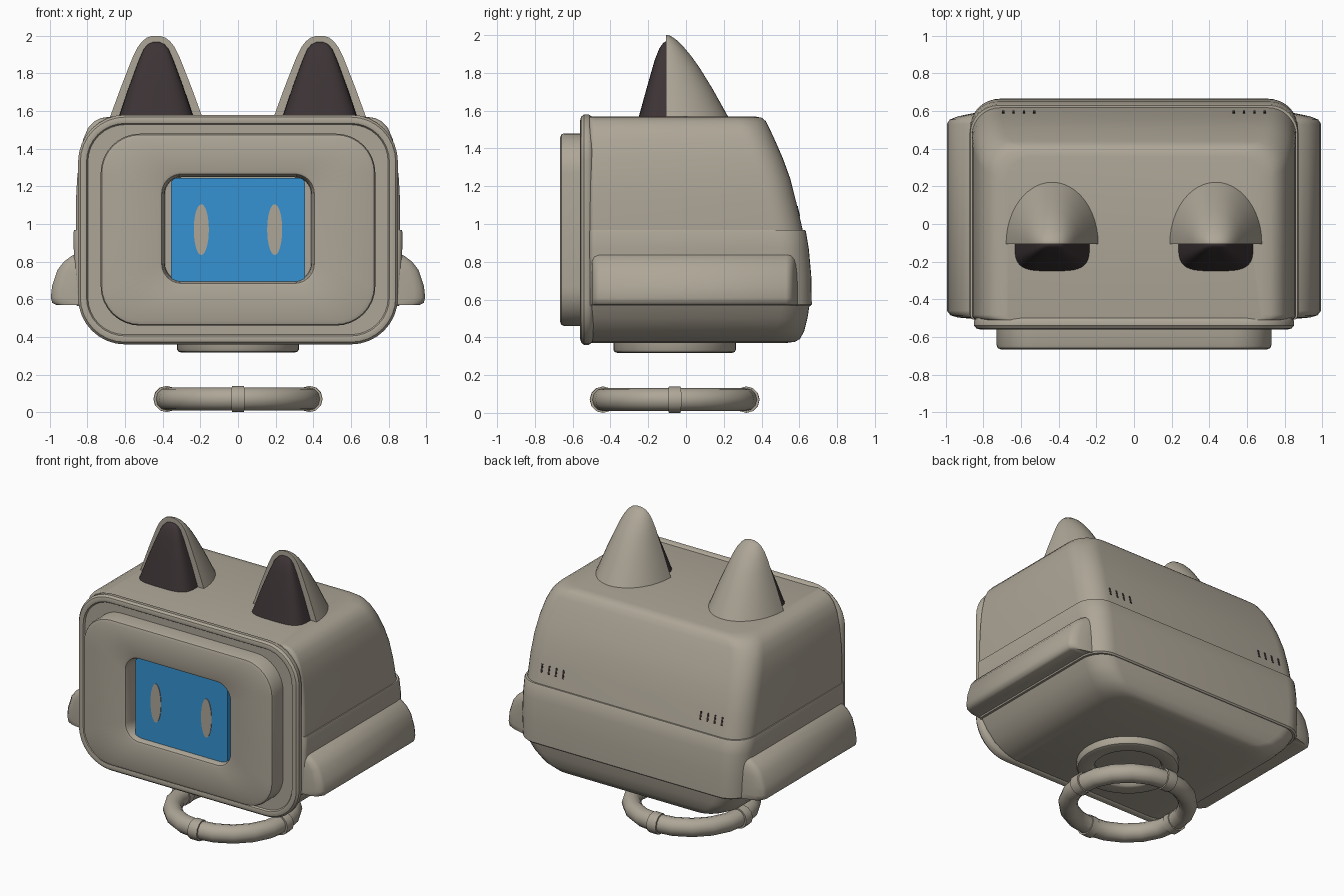
import bpy, bmesh, math
from mathutils import Vector

if "Cube" in bpy.data.objects:
    bpy.data.objects.remove(bpy.data.objects["Cube"])


def material(name, rgb):
    m = bpy.data.materials.new(name)
    m.diffuse_color = (*rgb, 1)
    m.use_nodes = True
    m.node_tree.nodes["Principled BSDF"].inputs["Base Color"].default_value = m.diffuse_color
    return m


BEIGE = material("warm_beige", (0.42, 0.38, 0.31))
BLUE = material("screen_blue", (0.036, 0.29, 0.65))
DARK = material("dark_brown", (0.045, 0.033, 0.035))


def loft(name, loops, mat, caps=True, ring=False, angle=35):
    """Skin a list of equal-length point loops."""
    bm = bmesh.new()
    rows = [[bm.verts.new(p) for p in loop] for loop in loops]
    n = len(rows[0])
    pairs = list(zip(rows, rows[1:])) + ([(rows[-1], rows[0])] if ring else [])
    for a, b in pairs:
        for i in range(n):
            j = (i + 1) % n
            bm.faces.new((a[i], a[j], b[j], b[i]))
    if caps and not ring:
        bm.faces.new(rows[0])
        bm.faces.new(rows[-1])
    bmesh.ops.recalc_face_normals(bm, faces=bm.faces[:])
    me = bpy.data.meshes.new(name)
    bm.to_mesh(me)
    bm.free()
    me.materials.append(mat)
    ob = bpy.data.objects.new(name, me)
    bpy.context.collection.objects.link(ob)
    bpy.ops.object.select_all(action='DESELECT')
    ob.select_set(True)
    bpy.context.view_layer.objects.active = ob
    bpy.ops.object.shade_smooth_by_angle(angle=math.radians(angle))
    return ob


def rounded(hw, lo, hi, r_lo, r_hi, n=8):
    """Rounded rectangle, symmetric in u, from lo to hi in v."""
    pts = []
    for su, v, r, start in ((1, hi - r_hi, r_hi, 0), (-1, hi - r_hi, r_hi, 90),
                            (-1, lo + r_lo, r_lo, 180), (1, lo + r_lo, r_lo, 270)):
        for i in range(n + 1):
            t = math.radians(start + 90 * i / n)
            pts.append((su * (hw - r) + r * math.cos(t), v + r * math.sin(t)))
    return pts


def front_loop(y, hw, lo, hi, r, inset=0):
    r = max(r - inset, 0.01)
    return [(u, y, v) for u, v in rounded(hw - inset, lo + inset, hi - inset, r, r)]


# Head shell: stacked plan sections (height, half width, back edge)
sections = [
    (0.37, 0.56, 0.53), (0.376, 0.61, 0.575), (0.39, 0.66, 0.602), (0.43, 0.735, 0.625),
    (0.50, 0.80, 0.643), (0.565, 0.84, 0.653),
    (0.565, 0.855, 0.658), (0.575, 0.862, 0.666), (0.73, 0.87, 0.663), (0.87, 0.873, 0.65),
    (0.96, 0.873, 0.635), (0.968, 0.87, 0.63), (0.968, 0.862, 0.618),
    (1.11, 0.862, 0.585), (1.24, 0.855, 0.552), (1.35, 0.843, 0.512), (1.45, 0.823, 0.468),
    (1.51, 0.797, 0.44), (1.545, 0.765, 0.422), (1.563, 0.73, 0.40), (1.57, 0.68, 0.36)]
loft("head_shell", [[(u, v, z) for u, v in rounded(w, -0.51, b, 0.03, 0.15)]
                    for z, w, b in sections], BEIGE)

# Front rim bead with a shallow groove inside
RIM = (0.85, 0.36, 1.58, 0.25)
loft("front_rim", [front_loop(y, *RIM, inset=o) for y, o in (
    (-0.49, 0.03), (-0.50, 0.01), (-0.515, 0), (-0.54, 0), (-0.555, 0.012), (-0.56, 0.03),
    (-0.556, 0.045), (-0.545, 0.052), (-0.545, 0.12))], BEIGE)

# Face panel with a rounded window opening
PANEL = (0.73, 0.46, 1.48, 0.21)
WINDOW = (0.40, 0.69, 1.26, 0.10)
loft("face_panel",
     [front_loop(y, *PANEL, inset=o) for y, o in (
         (-0.53, 0), (-0.645, 0), (-0.66, 0.006), (-0.667, 0.025))] +
     [front_loop(y, *WINDOW, inset=o) for y, o in (
         (-0.667, -0.02), (-0.662, -0.006), (-0.65, 0), (-0.60, 0.008), (-0.53, 0.012))],
     BEIGE, caps=False)

# Screen with two oval eyes
SCREEN = (0.355, 0.69, 1.245, 0.03)
loft("screen", [front_loop(y, *SCREEN) for y in (-0.54, -0.625)], BLUE)
for side, tag in ((-1, "left"), (1, "right")):
    loft(f"{tag}_eye", [[(side * 0.195 + 0.04 * math.cos(t), y, 0.97 + 0.135 * math.sin(t))
                         for t in (math.tau * i / 32 for i in range(32))]
                        for y in (-0.624, -0.629)], BEIGE)

# Side pods
pod = [(0.80, 0.575), (0.965, 0.57), (0.987, 0.58), (0.995, 0.61), (0.988, 0.67),
       (0.96, 0.755), (0.925, 0.80), (0.885, 0.83), (0.80, 0.87)]
ends = [(-0.505, 0.25), (-0.497, 0.7), (-0.485, 0.9), (-0.46, 1), (0.53, 1),
        (0.555, 0.92), (0.572, 0.7), (0.59, 0.25)]
for side, tag in ((-1, "left"), (1, "right")):
    loft(f"{tag}_side_pod", [[(side * (0.80 + (x - 0.80) * s), y,
                               0.575 + (z - 0.575) * (0.75 + 0.25 * s)) for x, z in pod]
                             for y, s in ends], BEIGE, angle=50)


# Ears: half-round back shell and a dark inner bulge
def half_round(cx, z, a, d, direction, power):
    pts = []
    for i in range(25):
        t = math.pi * i / 24
        c, s = math.cos(t), max(math.sin(t), 0)
        pts.append((cx + a * math.copysign(abs(c) ** power, c),
                    -0.105 + direction * d * s ** power, z))
    return pts


shell = [(1.55, 0.252, 0.338), (1.72, 0.19, 0.243), (1.83, 0.147, 0.175), (1.89, 0.123, 0.132),
         (1.94, 0.098, 0.09), (1.97, 0.075, 0.06), (1.99, 0.05, 0.033), (2.0, 0.02, 0.012)]
inner = [(1.55, 0.205, 0.15), (1.72, 0.148, 0.103), (1.87, 0.092, 0.06), (1.93, 0.066, 0.036),
         (1.955, 0.044, 0.018), (1.966, 0.02, 0.006)]
for side, tag in ((-1, "left"), (1, "right")):
    cx = side * 0.435
    loft(f"{tag}_ear", [half_round(cx, z, a, d, 1, 1) for z, a, d in shell], BEIGE, angle=45)
    loft(f"{tag}_inner_ear", [half_round(cx, z, a, d, -1, 0.55) for z, a, d in inner],
         DARK, angle=45)

# Rear vent slits lying on the sloped back
for side, tag in ((-1, "left"), (1, "right")):
    for k in range(4):
        x = side * (0.53 + 0.055 * k)
        loops = []
        for out in (-0.004, 0.003):
            loops.append([(x + dx, 0.618 - (z - 0.968) * 0.232 + out, z)
                          for dx, z in ((-0.006, 1.04), (0.006, 1.04),
                                        (0.006, 1.095), (-0.006, 1.095))])
        loft(f"{tag}_vent_{k + 1}", loops, DARK)


# Revolved parts under the head
def revolve(name, profile, segs, start=0.0, sweep=math.tau, angle=35):
    full = sweep >= math.tau - 1e-6
    loops = []
    for i in range(segs if full else segs + 1):
        t = start + sweep * i / segs
        loops.append([(r * math.cos(t), -0.06 + r * math.sin(t), z) for r, z in profile])
    return loft(name, loops, BEIGE, ring=full, angle=angle)


def tube(major, minor, z, n=12):
    return [(major + minor * math.cos(math.tau * i / n), z + minor * math.sin(math.tau * i / n))
            for i in range(n)]


revolve("neck_ring", [(0.21, 0.40), (0.325, 0.40), (0.325, 0.335), (0.318, 0.323), (0.305, 0.318),
                      (0.235, 0.318), (0.222, 0.323), (0.21, 0.34)], 40)
revolve("collar", tube(0.38, 0.061, 0.07), 20, angle=40)
for k in range(4):
    revolve(f"collar_band_{k + 1}", tube(0.38, 0.07, 0.07), 4,
            start=k * math.pi / 2 - 0.08, sweep=0.16, angle=40)
